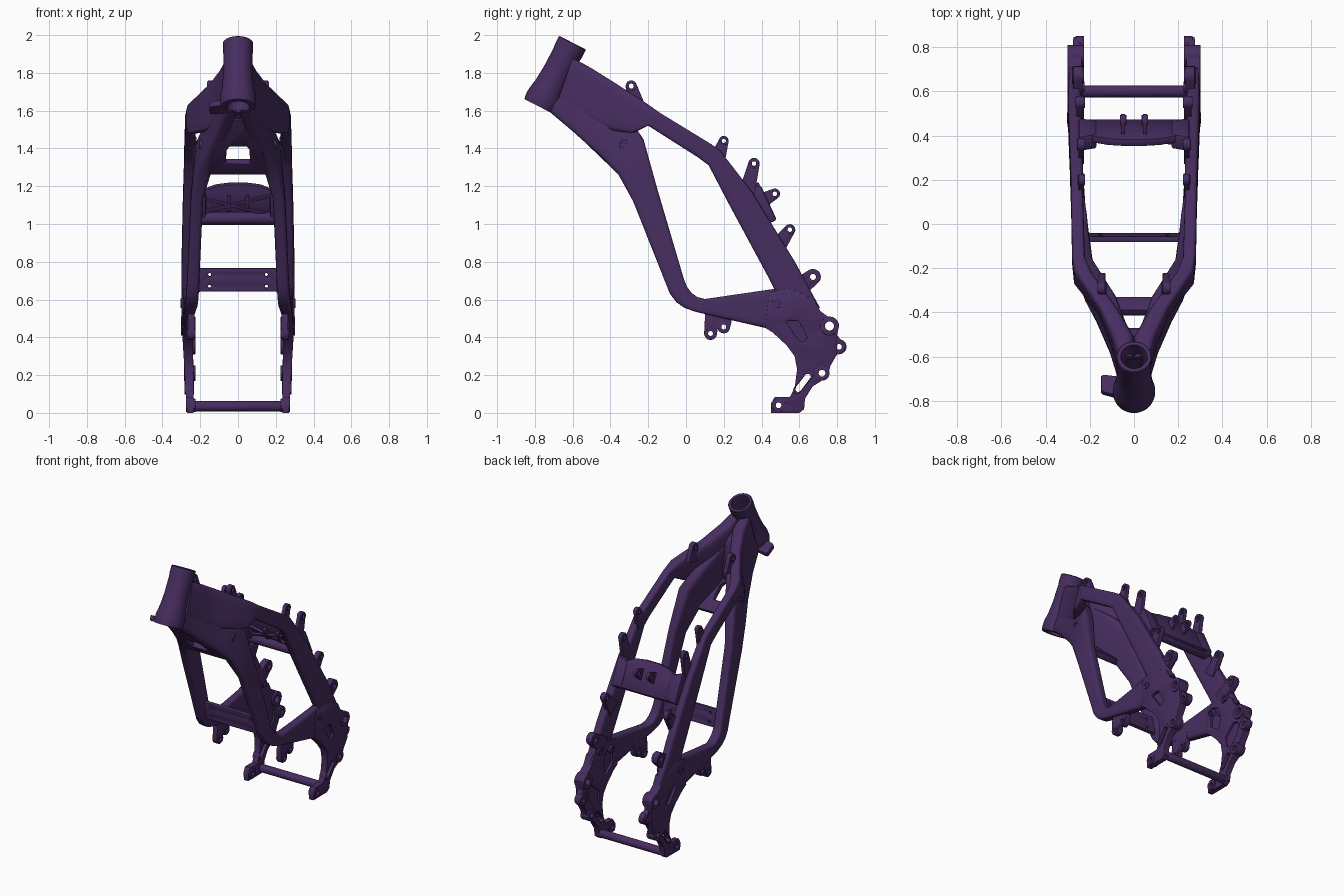
import bpy, bmesh
from math import sin, cos, pi, radians
from mathutils import Matrix, Vector

if "Cube" in bpy.data.objects:
    bpy.data.objects.remove(bpy.data.objects["Cube"])

paint = bpy.data.materials.new("frame_paint")
paint.diffuse_color = (0.062, 0.026, 0.115, 1)
paint.use_nodes = True
paint.node_tree.nodes["Principled BSDF"].inputs["Base Color"].default_value = paint.diffuse_color


def finish(name, bm, mirror=True, bevel=0.0):
    bmesh.ops.remove_doubles(bm, verts=bm.verts, dist=0.0002)
    bmesh.ops.recalc_face_normals(bm, faces=bm.faces)
    me = bpy.data.meshes.new(name)
    bm.to_mesh(me)
    bm.free()
    me.materials.clear()
    me.materials.append(paint)
    ob = bpy.data.objects.new(name, me)
    bpy.context.collection.objects.link(ob)
    bpy.ops.object.select_all(action='DESELECT')
    bpy.context.view_layer.objects.active = ob
    ob.select_set(True)
    if bevel:
        m = ob.modifiers.new("bevel", 'BEVEL')
        m.width, m.segments, m.limit_method, m.angle_limit = bevel, 2, 'ANGLE', radians(50)
        bpy.ops.object.modifier_apply(modifier=m.name)
    bpy.ops.object.shade_smooth_by_angle(angle=radians(35))
    if mirror:
        m = ob.modifiers.new("mirror", 'MIRROR')
        m.use_mirror_merge = False
    return ob


def plane(origin, lx, ly):
    """Matrix of a drawing plane; its normal is lx x ly."""
    lx, ly = Vector(lx).normalized(), Vector(ly).normalized()
    m = Matrix((lx, ly, lx.cross(ly))).transposed().to_4x4()
    m.translation = origin
    return m


SIDE = plane((0, 0, 0), (0, 1, 0), (0, 0, 1))   # draws in (y, z), thickness along x


def plate(name, loops, a, b, M=SIDE, mirror=True, bevel=0.006, shear=0.0):
    """Extruded outline; further loops are holes."""
    cu = bpy.data.curves.new("outline", 'CURVE')
    cu.dimensions, cu.fill_mode, cu.extrude = '2D', 'BOTH', (b - a) / 2
    for pts in loops:
        sp = cu.splines.new('POLY')
        sp.points.add(len(pts) - 1)
        for p, q in zip(sp.points, pts):
            p.co = (q[0], q[1], 0, 1)
        sp.use_cyclic_u = True
    tmp = bpy.data.objects.new("outline", cu)
    bpy.context.collection.objects.link(tmp)
    bpy.context.view_layer.update()
    me = bpy.data.meshes.new_from_object(tmp.evaluated_get(bpy.context.evaluated_depsgraph_get()))
    me.transform(M @ Matrix.Translation((0, 0, (a + b) / 2)))
    bm = bmesh.new()
    bm.from_mesh(me)
    for v in bm.verts:
        v.co.x += shear * min(0, v.co.z - 0.5)
    bpy.data.objects.remove(tmp)
    bpy.data.curves.remove(cu)
    bpy.data.meshes.remove(me)
    return finish(name, bm, mirror, bevel)


def circ(y, z, r, n=20):
    return [(y + r * cos(2 * pi * i / n), z + r * sin(2 * pi * i / n)) for i in range(n)]


def loft(name, stations, power=0.42, n=24):
    """Rounded-box tube through (edge A y,z, edge B y,z, x inner, x outer)."""
    bm = bmesh.new()
    rings = []
    for ay, az, by, bz, xi, xo in stations:
        ring = []
        for i in range(n):
            c, s = cos(2 * pi * (i + .5) / n), sin(2 * pi * (i + .5) / n)
            u = abs(c) ** power * (1 if c > 0 else -1)
            w = abs(s) ** power * (1 if s > 0 else -1)
            ring.append(bm.verts.new(((xi + xo) / 2 + u * (xo - xi) / 2,
                                      (ay + by) / 2 + w * (ay - by) / 2,
                                      (az + bz) / 2 + w * (az - bz) / 2)))
        rings.append(ring)
    for r0, r1 in zip(rings, rings[1:]):
        for i in range(n):
            bm.faces.new((r0[i], r0[(i + 1) % n], r1[(i + 1) % n], r1[i]))
    bm.faces.new(rings[0])
    bm.faces.new(rings[-1])
    return finish(name, bm)


def lug(name, y, z, r, hole, dy, dz, L, w, x0, x1):
    """Rounded ear with a hole, running L along (dy, dz) into the frame, plus a raised collar."""
    u = Vector((dy, dz)).normalized()
    v, c = Vector((-u.y, u.x)), Vector((y, z))
    pts = [c - u * r * cos(t) + v * r * sin(t) for t in [(-0.5 + i / 10) * pi for i in range(11)]]
    pts += [c + u * L + v * w, c + u * L - v * w]
    plate(name, [pts, circ(y, z, hole)], x0, x1)
    plate(name + "_collar", [circ(y, z, r * .85), circ(y, z, hole)], x0 - .005, x1 + .005, bevel=0.003)


# Head tube with bore
bm = bmesh.new()
axis = Vector((0, .175, .34)).normalized()
base = Vector((0, -.775, 1.62))
out = Vector((0, -axis.z, axis.y))
prof = [(.062, 0), (.09, 0), (.095, .02), (.095, .06), (.084, .12), (.078, .2), (.077, .31),
        (.08, .335), (.08, .378), (.076, .382), (.06, .382), (.055, .35), (.055, .03)]
vs = [bm.verts.new(base + out * r + axis * h) for r, h in prof]
es = [bm.edges.new((vs[i], vs[i - 1])) for i in range(len(vs))]
bmesh.ops.spin(bm, geom=vs + es, cent=base, axis=axis, angle=2 * pi, steps=40)
finish("head_tube", bm, mirror=False)

# Steering stop on one side of the head tube
plate("steering_stop", [[(-.15, .01), (-.14, 0), (-.07, -.02), (-.07, .08), (-.14, .09), (-.15, .08)]],
      0, .035, plane(base, (1, 0, 0), (0, .89, -.457)), mirror=False)

# Main spars
loft("main_spar", [
    (-.60, 1.88, -.69, 1.62, .00, .072), (-.50, 1.825, -.56, 1.57, .00, .105),
    (-.38, 1.75, -.42, 1.50, .07, .16), (-.21, 1.64, -.28, 1.48, .19, .272),
    (-.14, 1.59, -.20, 1.52, .222, .28), (.13, 1.425, .06, 1.355, .23, .285),
    (.18, 1.39, .12, 1.31, .23, .285), (.35, 1.17, .235, 1.09, .23, .292),
    (.577, .80, .44, .71, .237, .30), (.71, .555, .53, .53, .245, .296)])

# Down tubes sweeping back into the lower arms
loft("down_tube", [
    (-.73, 1.60, -.56, 1.80, .00, .072), (-.60, 1.49, -.44, 1.68, .03, .112),
    (-.46, 1.365, -.31, 1.57, .08, .173), (-.36, 1.265, -.225, 1.45, .135, .225),
    (-.28, 1.12, -.15, 1.18, .185, .25), (-.105, .68, -.01, .705, .205, .27),
    (-.085, .63, .007, .665, .207, .274), (-.05, .585, .03, .635, .21, .277),
    (-.01, .557, .06, .613, .213, .28), (.05, .535, .10, .603, .22, .285),
    (.20, .50, .25, .625, .23, .29), (.46, .44, .49, .66, .24, .296)])

# Gusset panel with window under the head, and the solid web behind the head tube
plate("head_gusset", [[(-.17, 0), (.17, 0), (.07, .42), (-.07, .42)],
                      [(-.065, .085), (.065, .085), (.06, .19), (.045, .215), (-.045, .215), (-.06, .19)]],
      -.04, 0, plane((0, -.355, 1.26), (1, 0, 0), (0, -.72, .69)), mirror=False)
plate("head_spine", [[(-.62, 1.84), (-.50, 1.775), (-.47, 1.72), (-.475, 1.50), (-.50, 1.43), (-.70, 1.60)]],
      -.065, .065, mirror=False, bevel=.015)

# Rear pivot plates: outer, web and inner layers
bosses = [(.76, .46, .05, .024, 0), (.81, .35, .04, .015, .03), (.72, .21, .04, .018, 0), (.49, .04, .035, .015, 0)]
lower = [(.44, .64), (.42, .45), (.46, .425), (.53, .36), (.575, .30), (.588, .23), (.575, .13),
         (.55, .085), (.47, .085), (.45, .05), (.45, 0), (.60, 0), (.625, .02), (.63, .075),
         (.67, .14), (.75, .19), (.765, .25), (.80, .31)]
upper = [(.80, .41), (.81, .47), (.79, .50), (.75, .51), (.71, .54), (.68, .60), (.55, .66)]
outline = lower + [(.84, .33), (.846, .36)] + upper
holes = [circ(y, z, h) for y, z, r, h, c in bosses]
slot = [(.578, .12), (.592, .108), (.608, .118), (.662, .19), (.655, .206), (.635, .205), (.582, .137)]
window = [(.53, .48), (.545, .49), (.595, .49), (.642, .40), (.63, .38), (.60, .38)]
pockets = [[(.62, .34), (.70, .41), (.745, .39), (.74, .32), (.68, .25), (.63, .26)],
           [(.47, .48), (.55, .42), (.57, .50), (.54, .59), (.48, .61)]]
plate("pivot_plate_outer", [lower + upper, slot, window, holes[0], holes[2], holes[3]],
      .276, .300, bevel=.004, shear=.06)
plate("pivot_plate_web", [outline, slot] + holes, .256, .280, bevel=0, shear=.04)
plate("pivot_plate_inner", [outline, slot] + holes + pockets, .238, .260, bevel=.004, shear=.005)
for i, (y, z, r, h, c) in enumerate(bosses):
    plate(f"pivot_boss_{i}", [circ(y, z, r), circ(y, z, h)], .226, .304 - .06 * (.5 - z) - c, bevel=.004)
plate("slot_rim", [[(.617 + (y - .617) * 1.35, .157 + (z - .157) * 1.25) for y, z in slot], slot],
      .234, .284, bevel=.003)

# Mounting ears along the frame
lug("tank_lug", -.29, 1.73, .03, .013, .25, -1, .10, .045, .13, .16)
lug("seat_lug_front", .20, 1.44, .026, .011, -.35, -1, .12, .045, .226, .25)
lug("seat_lug_rear", .36, 1.32, .03, .012, -.25, -1, .19, .045, .226, .252)
lug("shock_tab", .47, 1.16, .028, .012, -.9, -.5, .11, .045, .040, .058)
lug("subframe_lug", .55, .97, .029, .012, -.6, -.8, .14, .05, .227, .26)
lug("side_lug", .672, .72, .042, .016, -.8, -.6, .14, .055, .232, .275)
lug("engine_lug_front", .13, .42, .034, .013, .1, 1, .12, .04, .230, .265)
lug("engine_lug_rear", .20, .455, .034, .013, .1, 1, .10, .045, .230, .265)
for nm, y, z, x0, x1 in [("upper_engine_boss", -.33, 1.42, .13, .205), ("arm_boss", .48, .58, .23, .304),
                         ("inner_boss", .62, .62, .224, .26)]:
    plate(nm, [circ(y, z, .025), circ(y, z, .012)], x0, x1, bevel=.003)

# Cross members
plate("bottom_bar", [circ(.60, .035, .027, 24)], -.255, .255, mirror=False, bevel=.004)
low = plane((0, -.06, .705), (1, 0, 0), (0, -.14, .99))
plate("lower_cross_plate",
      [[(-.235, -.075), (-.20, -.062), (.20, -.062), (.235, -.075), (.235, .075), (.20, .062),
        (-.20, .062), (-.235, .075)]]
      + [circ(x, s, .009, 12) for x in (-.15, .15) for s in (-.035, .028)],
      -.012, .013, low, mirror=False, bevel=.004)
mid = plane((0, .395, 1.10), (1, 0, 0), (0, -.42, .907))
plate("rear_cross_member", [[(-.25, -.10), (.25, -.10), (.25, .07), (.19, .075), (.12, .105), (.05, .115),
                             (-.05, .115), (-.12, .105), (-.19, .075), (-.25, .07)]],
      -.04, -.005, mid, mirror=False, bevel=.01)
plate("rear_cross_lip", [circ(.425, 1.03, .034, 24)], -.25, .25, mirror=False, bevel=.004)
plate("cross_end_gusset", [[(.17, -.09), (.25, -.11), (.25, .10), (.17, .07)]], -.045, .03, mid, bevel=.012)
for i, s in enumerate((1, -1)):
    plate(f"cross_rib_{i}", [[(-.18, -.045 * s), (-.18, -.03 * s), (.18, .065 * s), (.18, .05 * s)]],
          -.01, .012, mid, mirror=False, bevel=.003)
